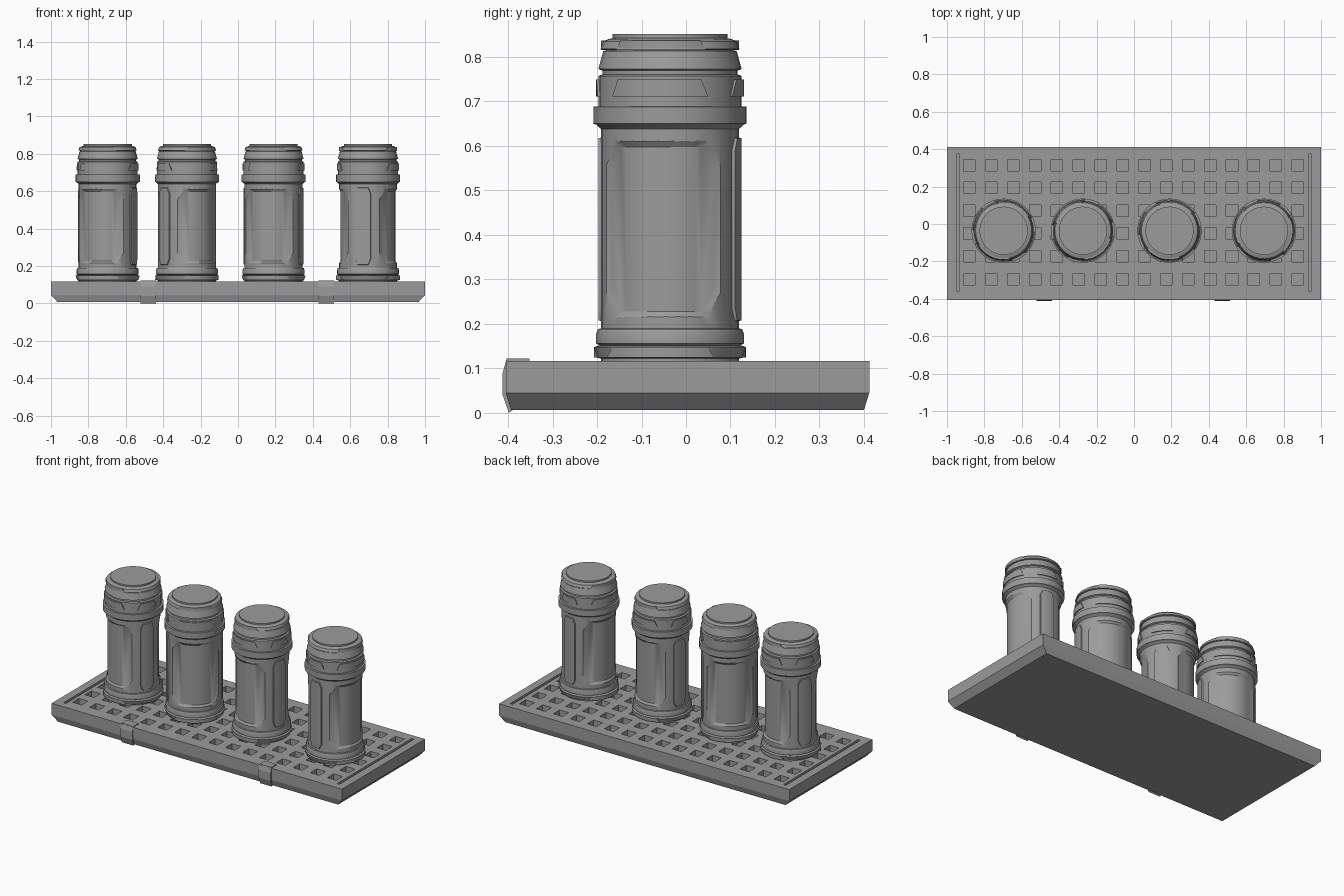
import bpy, bmesh
from math import sin, cos, pi, radians

cube = bpy.data.objects.get("Cube")
if cube:
    bpy.data.objects.remove(cube, do_unlink=True)

grey = bpy.data.materials.new("matte_grey")
grey.use_nodes = True
grey.diffuse_color = (0.33, 0.33, 0.33, 1)
grey.node_tree.nodes["Principled BSDF"].inputs["Base Color"].default_value = grey.diffuse_color


def finish(name, bm):
    bmesh.ops.recalc_face_normals(bm, faces=bm.faces)
    mesh = bpy.data.meshes.new(name)
    bm.to_mesh(mesh)
    bm.free()
    mesh.materials.append(grey)
    obj = bpy.data.objects.new(name, mesh)
    bpy.context.collection.objects.link(obj)
    return obj


def prism(bm, profile, place, x0, x1):
    """Extrude a 2D profile from x0 to x1."""
    a, b = ([bm.verts.new(place(x, *p)) for p in profile] for x in (x0, x1))
    bm.faces.new(a)
    bm.faces.new(b)
    for i in range(len(a)):
        j = (i + 1) % len(a)
        bm.faces.new((a[i], a[j], b[j], b[i]))


def box(bm, x, y, z, sx, sy, sz):
    verts = bmesh.ops.create_cube(bm, size=1)["verts"]
    bmesh.ops.scale(bm, vec=(sx, sy, sz), verts=verts)
    bmesh.ops.translate(bm, vec=(x, y, z), verts=verts)


def lathe(bm, profile, steps=32):
    """Spin a closed-off (radius, height) profile about z."""
    rings = [[bm.verts.new((r * cos(2 * pi * i / steps), r * sin(2 * pi * i / steps), z))
              for i in range(steps)] for r, z in profile]
    for low, high in zip(rings, rings[1:]):
        for i in range(steps):
            j = (i + 1) % steps
            bm.faces.new((low[i], low[j], high[j], high[i]))
    bm.faces.new(rings[0])
    bm.faces.new(rings[-1])


def curved_plate(bm, centre, half, z0, z1, r_in, r_out, cut, rise, in_grow, out_grow, flat_foot=False):
    """Curved slab with clipped corners; the grow values widen each face by a distance."""
    columns = []
    n = 14
    for i in range(n + 1):
        column = []
        for r, grow in ((r_in, in_grow), (r_out, out_grow)):
            h = radians(half) + grow / r
            c = radians(cut)
            t = -h if i == 0 else h if i == n else -h + c + (2 * h - 2 * c) * (i - 1) / (n - 2)
            clip = rise if i in (0, n) else 0
            a = radians(centre) + t
            for z in (z0 - grow + (0 if flat_foot else clip), z1 + grow - clip):
                column.append(bm.verts.new((r * cos(a), r * sin(a), z)))
        columns.append([column[k] for k in (0, 1, 3, 2)])
    for a, b in zip(columns, columns[1:]):
        for k in range(4):
            m = (k + 1) % 4
            bm.faces.new((a[k], a[m], b[m], b[k]))
    bm.faces.new(columns[0])
    bm.faces.new(columns[-1])


def carve(obj, cutter):
    """Subtract the cutter and bake the result."""
    mod = obj.modifiers.new("carve", "BOOLEAN")
    mod.operation = "DIFFERENCE"
    mod.solver = "EXACT"
    mod.object = cutter
    graph = bpy.context.evaluated_depsgraph_get()
    mesh = bpy.data.meshes.new_from_object(obj.evaluated_get(graph))
    obj.modifiers.clear()
    obj.data = mesh
    bpy.data.objects.remove(cutter, do_unlink=True)


def smooth(obj):
    bpy.ops.object.select_all(action="DESELECT")
    obj.select_set(True)
    bpy.context.view_layer.objects.active = obj
    bpy.ops.object.shade_smooth_by_angle(angle=radians(28))


# Tray with a tapered underside
bm = bmesh.new()
rings = []
for x, front, back, z in ((0.965, -0.393, 0.4, 0.007), (1, -0.405, 0.412, 0.045), (1, -0.405, 0.412, 0.117)):
    rings.append([bm.verts.new(p) for p in ((-x, front, z), (x, front, z), (x, back, z), (-x, back, z))])
for low, high in zip(rings, rings[1:]):
    for i in range(4):
        j = (i + 1) % 4
        bm.faces.new((low[i], low[j], high[j], high[i]))
bm.faces.new(rings[0])
bm.faces.new(rings[-1])
tray = finish("tray", bm)

# Square pockets and end slots
bm = bmesh.new()
for i in range(16):
    for j in range(6):
        box(bm, -0.88 + 0.117 * i, -0.295 + 0.122 * j, 0.117, 0.062, 0.062, 0.07)
for x in (-0.942, 0.942):
    box(bm, x, 0.008, 0.117, 0.016, 0.735, 0.04)
carve(tray, finish("pocket_cutter", bm))

# Clips on the front edge
clip = [(-0.352, 0.11), (-0.352, 0.122), (-0.403, 0.122), (-0.412, 0.09),
        (-0.412, 0.04), (-0.398, 0), (-0.385, 0.01), (-0.385, 0.11)]
for side, x in (("right", -0.48), ("left", 0.472)):
    bm = bmesh.new()
    prism(bm, clip, lambda u, y, z: (u, y, z), x - 0.041, x + 0.041)
    finish(side + "_clip", bm)

# Canister body, foot rings, collar and cap
profile = [(0.155, 0.112), (0.155, 0.122), (0.163, 0.124), (0.171, 0.148), (0.158, 0.152),
           (0.166, 0.156), (0.166, 0.178), (0.162, 0.188), (0.155, 0.19), (0.155, 0.638),
           (0.166, 0.648), (0.172, 0.65), (0.172, 0.688), (0.161, 0.689), (0.161, 0.757),
           (0.152, 0.761), (0.152, 0.769), (0.161, 0.773), (0.15, 0.813), (0.144, 0.815),
           (0.156, 0.818), (0.15, 0.835), (0.139, 0.84), (0.129, 0.842), (0.129, 0.851)]
bm = bmesh.new()
lathe(bm, profile)
canister = finish("canister_1", bm)

# Sunken windows on two opposite sides
bm = bmesh.new()
for centre in (0, 180):
    curved_plate(bm, centre, 52, 0.228, 0.598, 0.146, 0.166, 13, 0.055, 0, 0.028)
carve(canister, finish("window_cutter", bm))

# Raised strips between the windows, and clipped tabs on cap and foot
bm = bmesh.new()
for turn in (0, 180):
    curved_plate(bm, turn + 90, 15, 0.208, 0.617, 0.147, 0.161, 5, 0.03, 0.004, 0)
    curved_plate(bm, turn, 41, 0.711, 0.749, 0.15, 0.166, 6, 0.036, 0, 0, True)
    curved_plate(bm, turn + 90, 22, 0.711, 0.749, 0.15, 0.166, 6, 0.036, 0, 0, True)
    curved_plate(bm, turn, 41, 0.815, 0.837, 0.13, 0.155, 5, 0.02, 0, 0, True)
    curved_plate(bm, turn, 45, 0.125, 0.146, 0.15, 0.171, 5, 0.018, 0, 0, True)
trim = finish("canister_trim_1", bm)

# Row of four canisters, each turned differently
for part in (canister, trim):
    smooth(part)
    for i, (x, turn) in enumerate(((-0.697, -114), (-0.273, -52), (0.19, -105), (0.695, -10))):
        obj = part if i == 0 else part.copy()
        if i:
            obj.name = part.name[:-1] + str(i + 1)
            bpy.context.collection.objects.link(obj)
        obj.location = (x, -0.036, 0)
        obj.rotation_euler.z = radians(turn)
